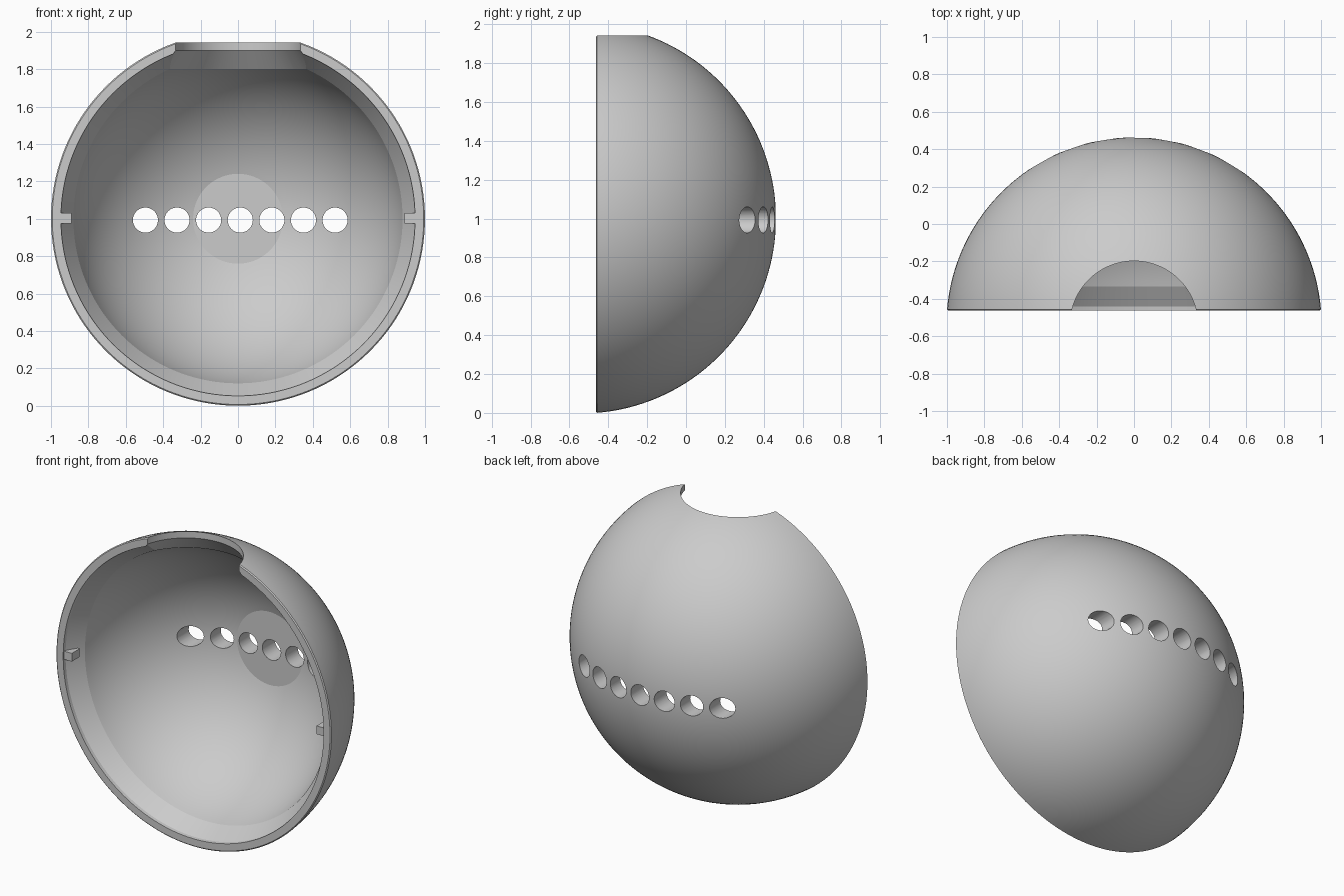
import bpy
import bmesh
from math import sin, cos, acos, asin, pi
from mathutils import Matrix, Vector

cube = bpy.data.objects.get("Cube")
if cube:
    bpy.data.objects.remove(cube, do_unlink=True)

CENTRE = Vector((0, -0.54, 1.0))   # centre of the sphere the shell is cut from
OUTER, INNER = 1.003, 0.904        # sphere radii
RIM = 0.077                        # rim plane, measured back from the centre

grey = bpy.data.materials.new("light_grey")
grey.use_nodes = True
colour = (0.6, 0.6, 0.6, 1)
grey.diffuse_color = colour
grey.node_tree.nodes["Principled BSDF"].inputs["Base Color"].default_value = colour


def make_object(name, bm):
    bmesh.ops.recalc_face_normals(bm, faces=bm.faces)
    mesh = bpy.data.meshes.new(name)
    bm.to_mesh(mesh)
    bm.free()
    mesh.materials.append(grey)
    obj = bpy.data.objects.new(name, mesh)
    bpy.context.collection.objects.link(obj)
    return obj


def lathe(name, profile, turn, steps):
    """Revolve (radius, height) points about z, then turn and move to the centre."""
    bm = bmesh.new()
    verts = [bm.verts.new((r, 0, h)) for r, h in profile]
    edges = [bm.edges.new(pair) for pair in zip(verts, verts[1:])]
    bmesh.ops.spin(bm, geom=verts + edges, cent=(0, 0, 0), axis=(0, 0, 1),
                   angle=2 * pi, steps=steps, use_duplicate=False)
    bmesh.ops.remove_doubles(bm, verts=bm.verts, dist=1e-5)
    bmesh.ops.transform(bm, matrix=Matrix.Translation(CENTRE) @ turn, verts=bm.verts)
    return make_object(name, bm)


def arc(radius, start, end, count):
    return [(radius * sin(a), radius * cos(a))
            for a in (start + (end - start) * i / count for i in range(count + 1))]


# Shell: outer dome, bevelled rim, inner lip, sloped band, inner dome, flat back pad
outer_dome = arc(OUTER, 0, acos((RIM + 0.006) / OUTER), 44)
inner_dome = arc(INNER, asin(0.88 / INNER), asin(0.24 / INNER), 32)
rim = [(0.993, RIM), (0.947, RIM), (0.945, RIM + 0.022)]
flat_back = [(0, inner_dome[-1][1])]
shell = lathe("shell", outer_dome + rim + inner_dome + flat_back,
              Matrix.Rotation(-pi / 2, 4, 'X'), 144)

# Cutter for the top opening: straight wall that flares out on the inside
cutters = [lathe("top_opening_cutter",
                 [(0, 1.2), (0.342, 1.2), (0.342, 0.9), (0.42, 0.8), (0, 0.8)],
                 Matrix.Identity(4), 96)]

# Cutters for the row of round holes through the back
for i in range(-3, 4):
    bm = bmesh.new()
    bmesh.ops.create_cone(bm, cap_ends=True, segments=48, radius1=0.067,
                          radius2=0.067, depth=1.0,
                          matrix=Matrix.Translation((0.012 + 0.169 * i, 0.35, 0.993))
                          @ Matrix.Rotation(pi / 2, 4, 'X'))
    cutters.append(make_object("hole_cutter", bm))

bpy.context.view_layer.objects.active = shell
for cutter in cutters:
    mod = shell.modifiers.new("cut", 'BOOLEAN')
    mod.operation = 'DIFFERENCE'
    mod.solver = 'EXACT'
    mod.object = cutter
    bpy.ops.object.modifier_apply(modifier=mod.name)
    bpy.data.objects.remove(cutter, do_unlink=True)

# Keep creases crisp at the band, pad and openings
bpy.ops.object.select_all(action='DESELECT')
shell.select_set(True)
bpy.ops.object.shade_smooth_by_angle(angle=0.17)

# Locating tabs inside the rim, one on each side
for side, name in ((1, "left_tab"), (-1, "right_tab")):
    bm = bmesh.new()
    bmesh.ops.create_cube(bm, size=1, matrix=Matrix.Translation((side * 0.925, -0.415, 1.003))
                          @ Matrix.Diagonal((0.07, 0.08, 0.054, 1)))
    make_object(name, bm)
